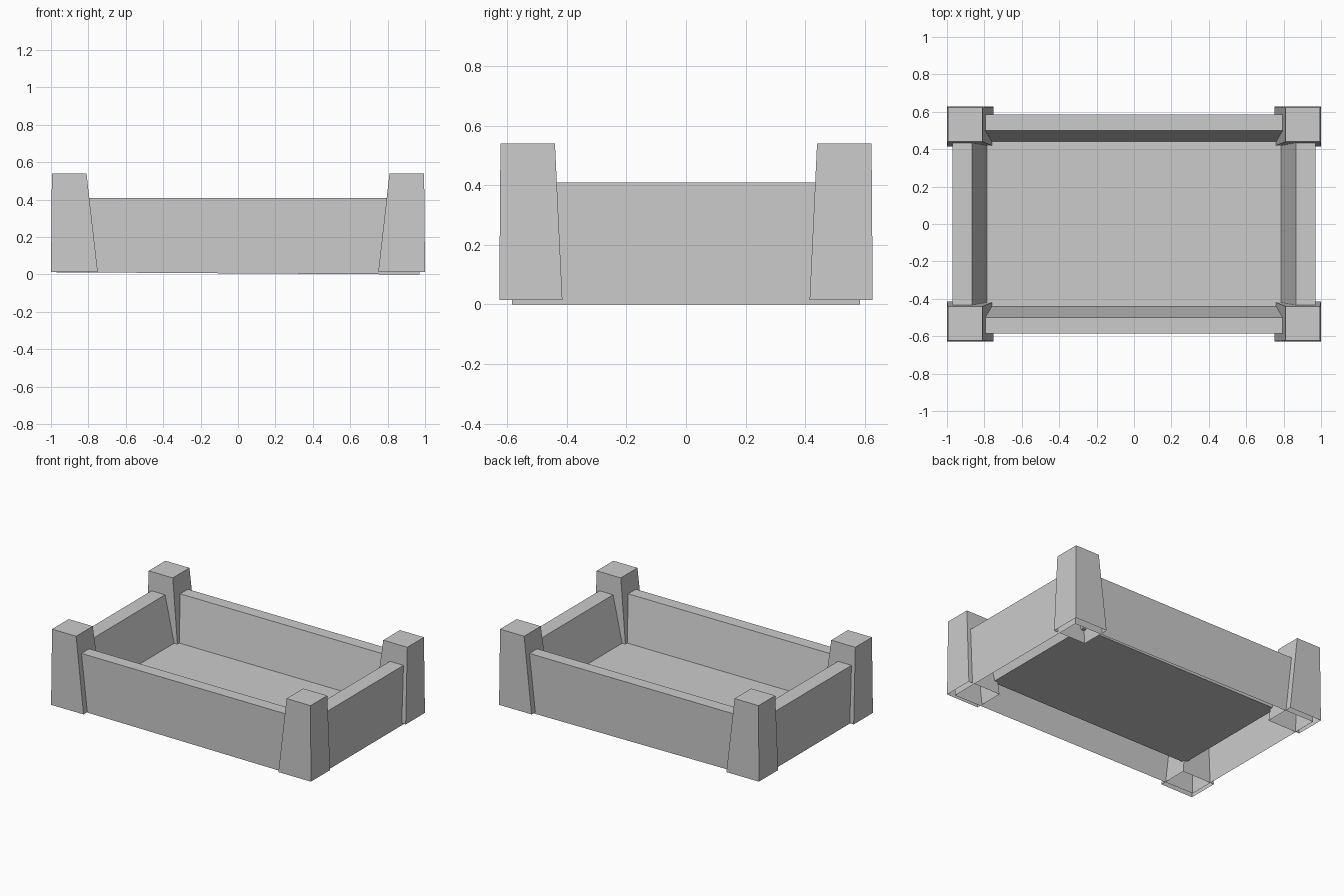
import bpy
import bmesh

cube = bpy.data.objects.get("Cube")
if cube:
    bpy.data.objects.remove(cube, do_unlink=True)

grey = bpy.data.materials.new("plain grey")
grey.use_nodes = True
colour = (0.6, 0.6, 0.6, 1)
grey.diffuse_color = colour
grey.node_tree.nodes["Principled BSDF"].inputs["Base Color"].default_value = colour


def shell(name, rings):
    """Bridge four-cornered rings into a shell, closing only the last ring."""
    bm = bmesh.new()
    loops = [[bm.verts.new(p) for p in ring] for ring in rings]
    for a, b in zip(loops, loops[1:]):
        for i in range(4):
            j = (i + 1) % 4
            bm.faces.new((a[i], a[j], b[j], b[i]))
    bm.faces.new(loops[-1])
    mesh = bpy.data.meshes.new(name)
    bm.to_mesh(mesh)
    bm.free()
    mesh.materials.append(grey)
    obj = bpy.data.objects.new(name, mesh)
    bpy.context.collection.objects.link(obj)
    return obj


def rect(x0, x1, y0, y1, z, tilt=0):
    return [(x0, y0, z + tilt), (x1, y0, z), (x1, y1, z), (x0, y1, z + tilt)]


# Tray: outer walls, flat rim, sloping inner walls and raised floor
shell("tray", [
    rect(-0.97, 0.97, -0.585, 0.585, 0, 0.012),
    rect(-0.97, 0.97, -0.585, 0.585, 0.41),
    rect(-0.865, 0.865, -0.5, 0.5, 0.41),
    rect(-0.785, 0.785, -0.44, 0.44, 0.1),
])

# Corner posts: hollow underneath, tapering on the inner sides
for sx, side in ((-1, "right"), (1, "left")):
    for sy, end in ((-1, "front"), (1, "back")):
        rings = []
        for xi, xo, yi, yo, z in ((0.75, 1, 0.415, 0.627, 0.014),
                                  (0.81, 0.995, 0.44, 0.623, 0.54)):
            x0, x1 = sorted((sx * xi, sx * xo))
            y0, y1 = sorted((sy * yi, sy * yo))
            rings.append(rect(x0, x1, y0, y1, z))
        shell(f"{end}_{side}_post", rings)
